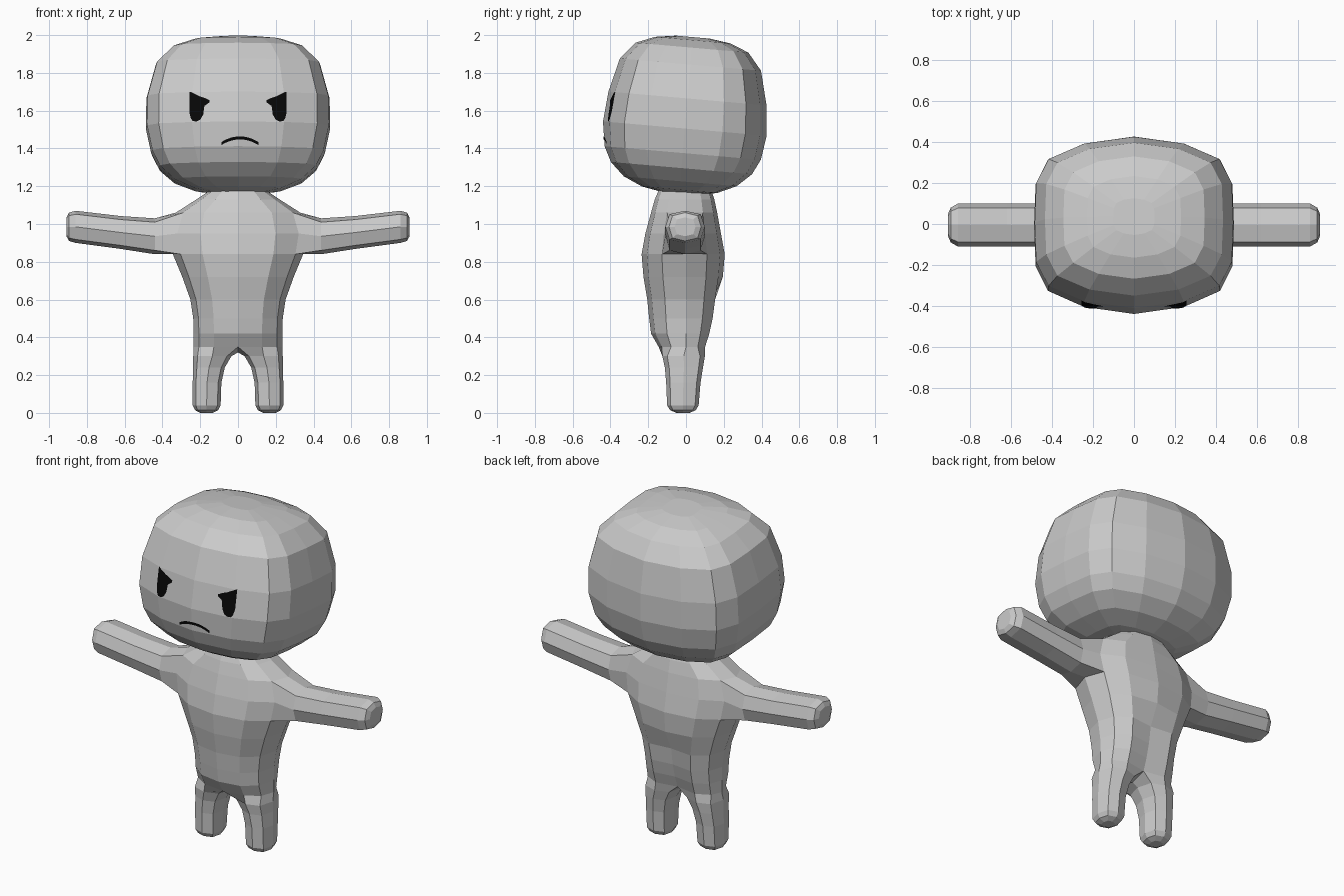
import bpy, bmesh
from math import cos, sin, tau, radians, copysign
from mathutils import Matrix, Vector
from mathutils.bvhtree import BVHTree

if "Cube" in bpy.data.objects:
    bpy.data.objects.remove(bpy.data.objects["Cube"])


def material(name, value):
    mat = bpy.data.materials.new(name)
    mat.use_nodes = True
    colour = (value, value, value, 1)
    mat.diffuse_color = colour
    mat.node_tree.nodes["Principled BSDF"].inputs["Base Color"].default_value = colour
    return mat


def finish(bm, name, mat):
    bmesh.ops.recalc_face_normals(bm, faces=bm.faces[:])
    mesh = bpy.data.meshes.new(name)
    bm.to_mesh(mesh)
    mesh.materials.append(mat)
    obj = bpy.data.objects.new(name, mesh)
    bpy.context.collection.objects.link(obj)
    return obj


def soft(v, power):
    return copysign(abs(v) ** power, v) if abs(v) > 1e-6 else 0.0


def add_ring(bm, points):
    return [bm.verts.new(p) for p in points]


def bridge(bm, a, b, skip=()):
    n = len(a)
    for i in range(n):
        if i not in skip:
            j = (i + 1) % n
            bm.faces.new((a[i], a[j], b[j], b[i]))


def extend(bm, loop, rings):
    """Bridge a loop through further rings and cap the end."""
    for points in rings:
        ring = add_ring(bm, points)
        bridge(bm, loop, ring)
        loop = ring
    bm.faces.new(loop)


skin = material("light_grey", 0.6)
ink = material("black", 0.002)

# Head: rounded box lofted from 16-sided rings, tipped back slightly
quarter = [(1, 0), (0.985, 0.46), (0.86, 0.74), (0.5, 0.92)]
outline = quarter + [(0, 1)] + [(-x, y) for x, y in quarter[:0:-1]]
outline += [(-x, -y) for x, y in outline]
levels = [(0.416, 0.10, 0.09), (0.40, 0.23, 0.20), (0.36, 0.345, 0.30),
          (0.27, 0.435, 0.375), (0.09, 0.485, 0.42), (-0.07, 0.488, 0.435),
          (-0.2, 0.46, 0.415), (-0.28, 0.42, 0.375), (-0.35, 0.34, 0.30),
          (-0.395, 0.23, 0.20), (-0.415, 0.10, 0.09)]
bm = bmesh.new()
rings = [[(x * w, y * d, z) for x, y in outline] for z, w, d in levels]
first = add_ring(bm, rings[0])
bm.faces.new(first)
extend(bm, first, rings[1:])
tilt = Matrix.Translation((0, 0, 1.575)) @ Matrix.Rotation(radians(-5), 4, "X")
bm.transform(tilt)
head_surface = BVHTree.FromBMesh(bm)
finish(bm, "head", skin)

# Body: 12-sided trunk with openings for arms and legs
trunk = [(1.19, 0.13, -0.14, 0.13), (1.13, 0.22, -0.165, 0.15),
         (1.06, 0.33, -0.185, 0.165), (0.95, 0.365, -0.215, 0.185),
         (0.84, 0.345, -0.235, 0.205), (0.72, 0.295, -0.225, 0.195),
         (0.6, 0.252, -0.205, 0.175), (0.5, 0.237, -0.195, 0.16),
         (0.42, 0.235, -0.185, 0.14), (0.35, 0.235, -0.145, 0.115)]
bm = bmesh.new()
loops = []
for z, w, front, back in trunk:
    points = []
    for i in range(12):
        c, s = soft(cos(tau * i / 12), 0.88), soft(sin(tau * i / 12), 0.88)
        y = s * (back if s > 0 else -front)
        if i == 3 and z < 0.65:      # cleft at the lower back
            y -= 0.035
        points.append((c * w, y, z))
    loops.append(add_ring(bm, points))
bm.faces.new(loops[0])
for k in range(len(loops) - 1):
    bridge(bm, loops[k], loops[k + 1], skip=(11, 0, 5, 6) if k in (2, 3) else ())

# Arms: octagonal, growing from the shoulder openings
arm_levels = [(0.44, 0.935, 0.095, 0.105), (0.62, 0.955, 0.087, 0.105),
              (0.86, 0.985, 0.085, 0.105), (0.895, 0.985, 0.075, 0.085),
              (0.908, 0.985, 0.05, 0.055)]
top, mid, low = loops[2:5]
for side, m in ((1, 0), (-1, 6)):
    b, f = (m + side) % 12, (m - side) % 12
    hole = [top[m], top[b], mid[b], low[b], low[m], low[f], mid[f], top[f]]
    arm = []
    for x, z, h, d in arm_levels:
        arm.append([(side * x, -0.005 + d * soft(sin(tau * i / 8), 0.7),
                     z + h * soft(cos(tau * i / 8), 0.7)) for i in range(8)])
    extend(bm, hole, arm)

# Legs: octagonal, split from the trunk rim at a shared crotch point
leg_levels = [(0.30, 0.035, 0.237, -0.125, 0.10), (0.24, 0.07, 0.237, -0.112, 0.09),
              (0.16, 0.088, 0.24, -0.105, 0.077), (0.04, 0.092, 0.24, -0.10, 0.067),
              (0.015, 0.105, 0.228, -0.085, 0.052), (0, 0.135, 0.2, -0.05, 0.02)]
rim = loops[-1]
crotch = bm.verts.new((0, -0.01, 0.32))
for side in (1, -1):
    order = [9, 10, 11, 0, 1, 2, 3] if side > 0 else [9, 8, 7, 6, 5, 4, 3]
    start = [rim[i] for i in order] + [crotch]
    leg = []
    for z, inner, outer, front, back in leg_levels:
        points = []
        for i in range(8):
            a = tau * (i + 5) / 8
            x = (inner + outer) / 2 + (outer - inner) / 2 * soft(cos(a), 0.75)
            y = (front + back) / 2 + (back - front) / 2 * soft(sin(a), 0.75)
            points.append((side * x, y, z))
        leg.append(points)
    extend(bm, start, leg)
finish(bm, "body", skin)


# Face details: thin plates draped over the front of the head
def face_plate(name, columns, rows):
    bm = bmesh.new()
    grid = []
    for x, z0, z1 in columns:
        line = []
        for r in range(rows + 1):
            origin = Vector((x, -2, z0 + (z1 - z0) * r / rows))
            hit = head_surface.ray_cast(origin, Vector((0, 1, 0)))[0]
            line.append(bm.verts.new(hit - Vector((0, 0.004, 0))))
        grid.append(line)
    for a, b in zip(grid, grid[1:]):
        for r in range(rows):
            bm.faces.new((a[r], b[r], b[r + 1], a[r + 1]))
    obj = finish(bm, name, ink)
    # Keep the plate facing forward
    if obj.data.polygons[0].normal.y > 0:
        obj.data.flip_normals()


eye = [(0.15, 1.645, 1.655), (0.178, 1.625, 1.668), (0.184, 1.58, 1.67),
       (0.2, 1.552, 1.675), (0.22, 1.543, 1.685), (0.24, 1.545, 1.695),
       (0.25, 1.56, 1.70), (0.257, 1.59, 1.70)]
face_plate("left_eye", eye, 6)
face_plate("right_eye", [(-x, a, b) for x, a, b in reversed(eye)], 6)

mouth = []
for i in range(13):
    t = i / 6 - 1
    z = 1.457 - 0.03 * t * t
    mouth.append((0.01 + 0.098 * t, z - 0.009, z + 0.007))
face_plate("mouth", mouth, 1)
